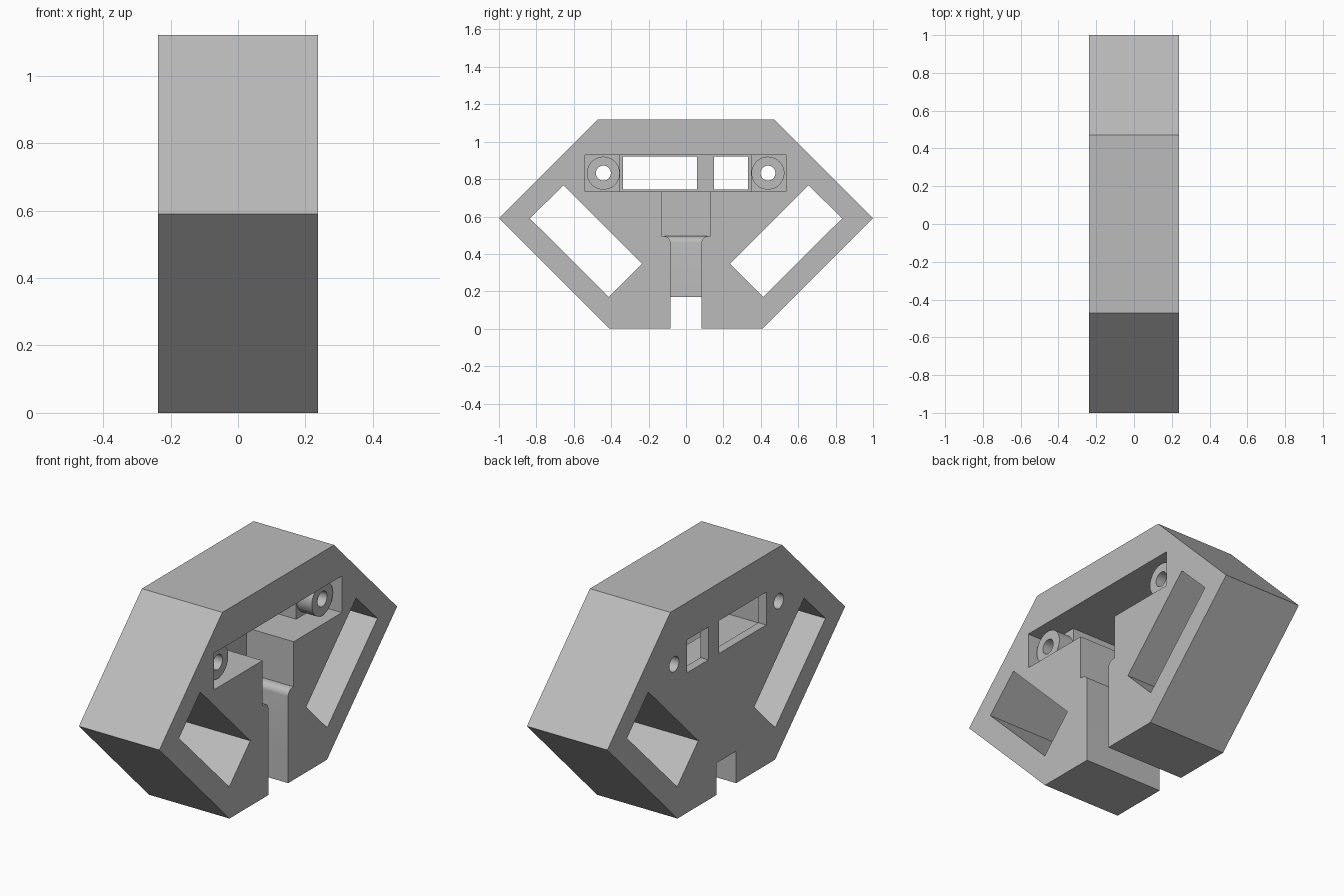
import bpy, bmesh, math
from mathutils import Matrix

cube = bpy.data.objects.get("Cube")
if cube:
    bpy.data.objects.remove(cube, do_unlink=True)

HALF = 0.237          # half thickness of the bracket
OUT = 0.4             # how far cutters overshoot

grey = bpy.data.materials.new("plain grey")
grey.use_nodes = True
GREY = (0.5, 0.5, 0.5, 1)
grey.diffuse_color = GREY
grey.node_tree.nodes["Principled BSDF"].inputs["Base Color"].default_value = GREY


def make(name, bm):
    bmesh.ops.recalc_face_normals(bm, faces=bm.faces)
    mesh = bpy.data.meshes.new(name)
    bm.to_mesh(mesh)
    bm.free()
    mesh.materials.append(grey)
    ob = bpy.data.objects.new(name, mesh)
    bpy.context.collection.objects.link(ob)
    return ob


def loft(name, rings):
    bm = bmesh.new()
    loops = [[bm.verts.new(p) for p in ring] for ring in rings]
    for a, b in zip(loops, loops[1:]):
        for i in range(len(a)):
            j = (i + 1) % len(a)
            bm.faces.new((a[i], a[j], b[j], b[i]))
    bm.faces.new(loops[0])
    bm.faces.new(loops[-1])
    return make(name, bm)


def prism(name, outline, x0, x1):
    return loft(name, [[(x, y, z) for y, z in outline] for x in (x0, x1)])


def box(name, y0, y1, z0, z1, x0, x1=OUT):
    return prism(name, [(y0, z0), (y1, z0), (y1, z1), (y0, z1)], x0, x1)


def cylinder(name, y, z, radius, x0, x1):
    bm = bmesh.new()
    place = Matrix.Translation(((x0 + x1) / 2, y, z)) @ Matrix.Rotation(math.pi / 2, 4, "Y")
    bmesh.ops.create_cone(bm, cap_ends=True, segments=48, radius1=radius,
                          radius2=radius, depth=x1 - x0, matrix=place)
    return make(name, bm)


# Six-sided body
body = prism("bracket_body", [(-0.41, 0), (0.41, 0), (1, 0.59), (0.47, 1.12),
                              (-0.47, 1.12), (-1, 0.59)], -HALF, HALF)


def apply(tool, operation="DIFFERENCE"):
    mod = body.modifiers.new(tool.name, "BOOLEAN")
    mod.operation = operation
    mod.solver = "EXACT"
    mod.object = tool
    bpy.context.view_layer.objects.active = body
    bpy.ops.object.modifier_apply(modifier=mod.name)
    bpy.data.objects.remove(tool, do_unlink=True)


# Slanted slots on both sides
for s in (-1, 1):
    apply(prism("slot", [(s * 0.835, 0.59), (s * 0.655, 0.767),
                         (s * 0.235, 0.347), (s * 0.412, 0.17)], -OUT, OUT))

# Wide recess, its deeper middle, and the pocket below it
apply(box("recess", -0.54, 0.535, 0.735, 0.93, 0.1))
apply(box("recess_middle", -0.352, 0.347, 0.735, 0.93, -0.19))
apply(box("pocket", -0.132, 0.13, 0.495, 0.76, -0.04))

# Channel whose upper rim flares into the pocket
R = 0.035
rings = []
levels = [(-0.1, 0)] + [(0.495 - R + R * math.sin(a), R * (1 - math.cos(a)))
                        for a in (math.radians(15 * i) for i in range(7))] + [(0.53, R)]
for z, o in levels:
    w = 0.083 + o
    rings.append([(-o, -w, z), (OUT, -w, z), (OUT, w, z), (-o, w, z)])
apply(loft("channel", rings))
apply(box("bottom_notch", -0.083, 0.083, -0.1, 0.17, -OUT))

# Windows through the rear wall
apply(box("large_window", -0.337, 0.06, 0.745, 0.92, -OUT, 0))
apply(box("small_window", 0.15, 0.332, 0.745, 0.92, -OUT, 0))

# Screw bosses with through holes
for y in (-0.442, 0.438):
    apply(cylinder("boss", y, 0.832, 0.088, 0.05, 0.19), "UNION")
    apply(cylinder("hole", y, 0.832, 0.04, -OUT, OUT))

bpy.ops.object.select_all(action="DESELECT")
body.select_set(True)
bpy.context.view_layer.objects.active = body
bpy.ops.object.shade_smooth_by_angle(angle=math.radians(30))
